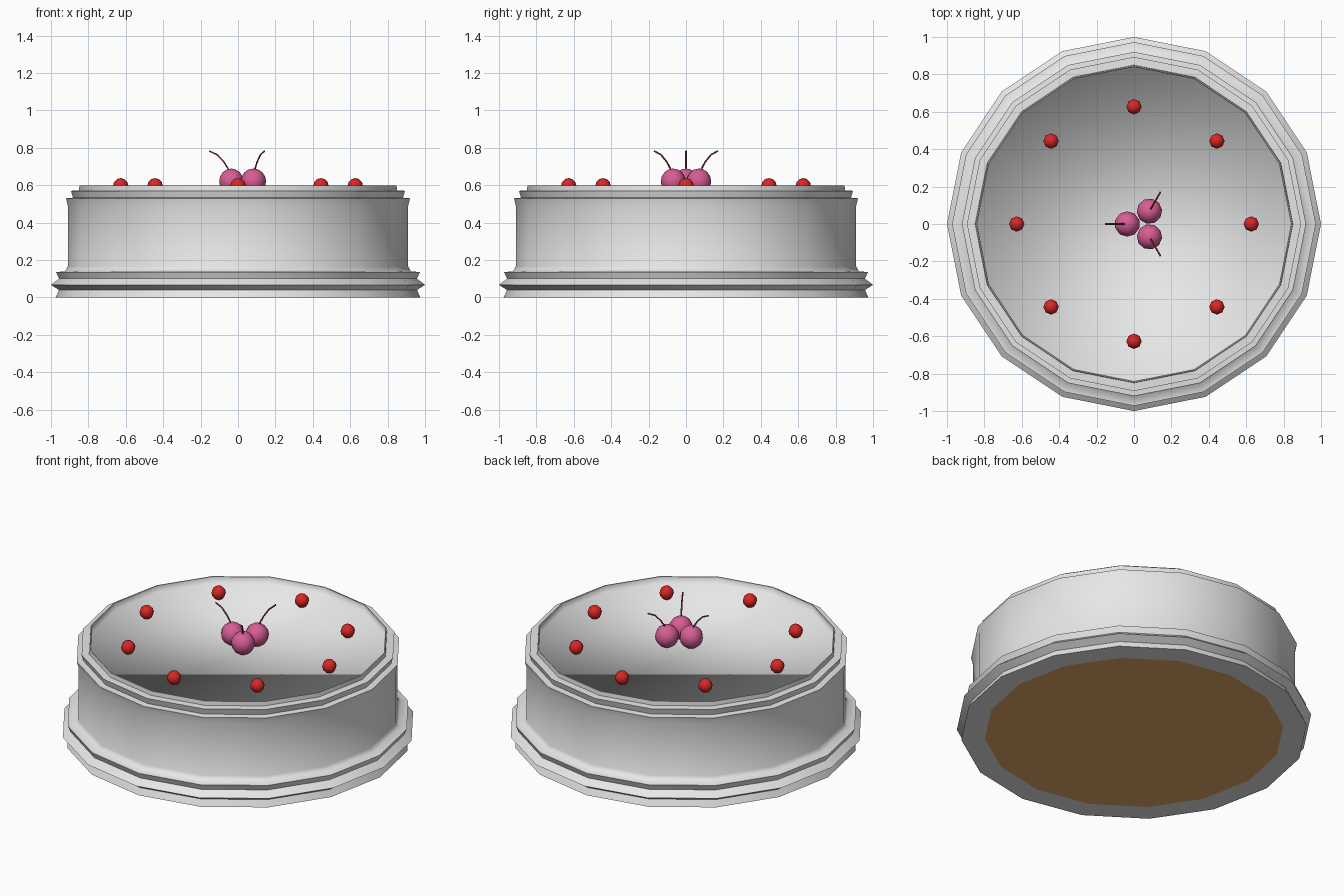
import bpy
import bmesh
from math import cos, sin, pi, radians
from mathutils import Vector

if "Cube" in bpy.data.objects:
    bpy.data.objects.remove(bpy.data.objects["Cube"])


def material(name, r, g, b):
    m = bpy.data.materials.new(name)
    m.use_nodes = True
    m.diffuse_color = (r, g, b, 1)
    m.node_tree.nodes["Principled BSDF"].inputs["Base Color"].default_value = (r, g, b, 1)
    return m


icing = material("white icing", 0.8, 0.8, 0.8)
sponge = material("brown sponge", 0.8, 0.41, 0.145)
berry = material("red berry", 0.7, 0.02, 0.02)
cherry_pink = material("pink cherry", 0.68, 0.11, 0.3)
stem_wine = material("wine stem", 0.3, 0.035, 0.1)


def add_object(name, bm, *mats):
    for f in bm.faces:
        f.smooth = True
    mesh = bpy.data.meshes.new(name)
    bm.to_mesh(mesh)
    bm.free()
    for m in mats:
        mesh.materials.append(m)
    ob = bpy.data.objects.new(name, mesh)
    bpy.context.collection.objects.link(ob)
    return ob


# Cake body: (radius, height, soft edge) rings, from the underside over the
# thin raised rim to the sunken top
SIDES = 16
PROFILE = [
    (0.842, 0.0, False), (0.975, 0.0, False), (0.957, 0.04, False),
    (1.0, 0.067, False), (0.957, 0.1, False), (0.972, 0.135, False),
    (0.925, 0.14, True), (0.91, 0.165, True), (0.91, 0.49, True),
    (0.92, 0.53, False), (0.882, 0.533, False), (0.893, 0.57, False),
    (0.85, 0.572, False), (0.848, 0.598, False), (0.842, 0.598, False),
    (0.838, 0.556, True),
]
bm = bmesh.new()
rings = []
for r, z, soft in PROFILE:
    ring = [bm.verts.new((r * cos(2 * pi * i / SIDES), r * sin(2 * pi * i / SIDES), z))
            for i in range(SIDES)]
    rings.append(ring)
for low, high in zip(rings, rings[1:]):
    for i in range(SIDES):
        j = (i + 1) % SIDES
        bm.faces.new((low[i], low[j], high[j], high[i]))
bm.faces.new(rings[-1])
bottom = bm.faces.new(rings[0][::-1])
bottom.material_index = 1
for ring, (r, z, soft) in zip(rings, PROFILE):
    for i in range(SIDES):
        bm.edges.get((ring[i], ring[(i + 1) % SIDES])).smooth = soft
add_object("cake_body", bm, icing, sponge)


def ball(name, centre, radius, segments, ring_count, mat):
    bm = bmesh.new()
    bmesh.ops.create_uvsphere(bm, u_segments=segments, v_segments=ring_count, radius=radius)
    ob = add_object(name, bm, mat)
    ob.location = centre
    return ob


# Small berries around the top
for k in range(8):
    a = k * pi / 4
    ball(f"berry_{k + 1}", (0.627 * cos(a), 0.627 * sin(a), 0.597), 0.041, 8, 6, berry)

# Three cherries with stems that bend outwards
STEM = [(0.0, 0.66), (0.018, 0.69), (0.04, 0.725), (0.075, 0.763), (0.118, 0.783)]
for k, angle in enumerate((180, 60, -60)):
    out = Vector((cos(radians(angle)), sin(radians(angle)), 0))
    base = Vector((0.043, 0, 0)) + out * 0.079
    fruit = ball(f"cherry_{k + 1}", base + Vector((0, 0, 0.621)), 0.068, 10, 8, cherry_pink)
    fruit.rotation_euler.z = radians(angle)

    side = Vector((-out.y, out.x, 0))
    points = [base + out * d + Vector((0, 0, z)) for d, z in STEM]
    bm = bmesh.new()
    loops = []
    for i, p in enumerate(points):
        along = (points[min(i + 1, len(points) - 1)] - points[max(i - 1, 0)]).normalized()
        across = side.cross(along)
        loops.append([bm.verts.new(p + 0.0045 * (side * cos(t * pi / 3) + across * sin(t * pi / 3)))
                      for t in range(6)])
    for a, b in zip(loops, loops[1:]):
        for i in range(6):
            j = (i + 1) % 6
            bm.faces.new((a[i], a[j], b[j], b[i]))
    bm.faces.new(loops[0])
    bm.faces.new(loops[-1])
    bmesh.ops.recalc_face_normals(bm, faces=bm.faces[:])
    add_object(f"cherry_stem_{k + 1}", bm, stem_wine)
